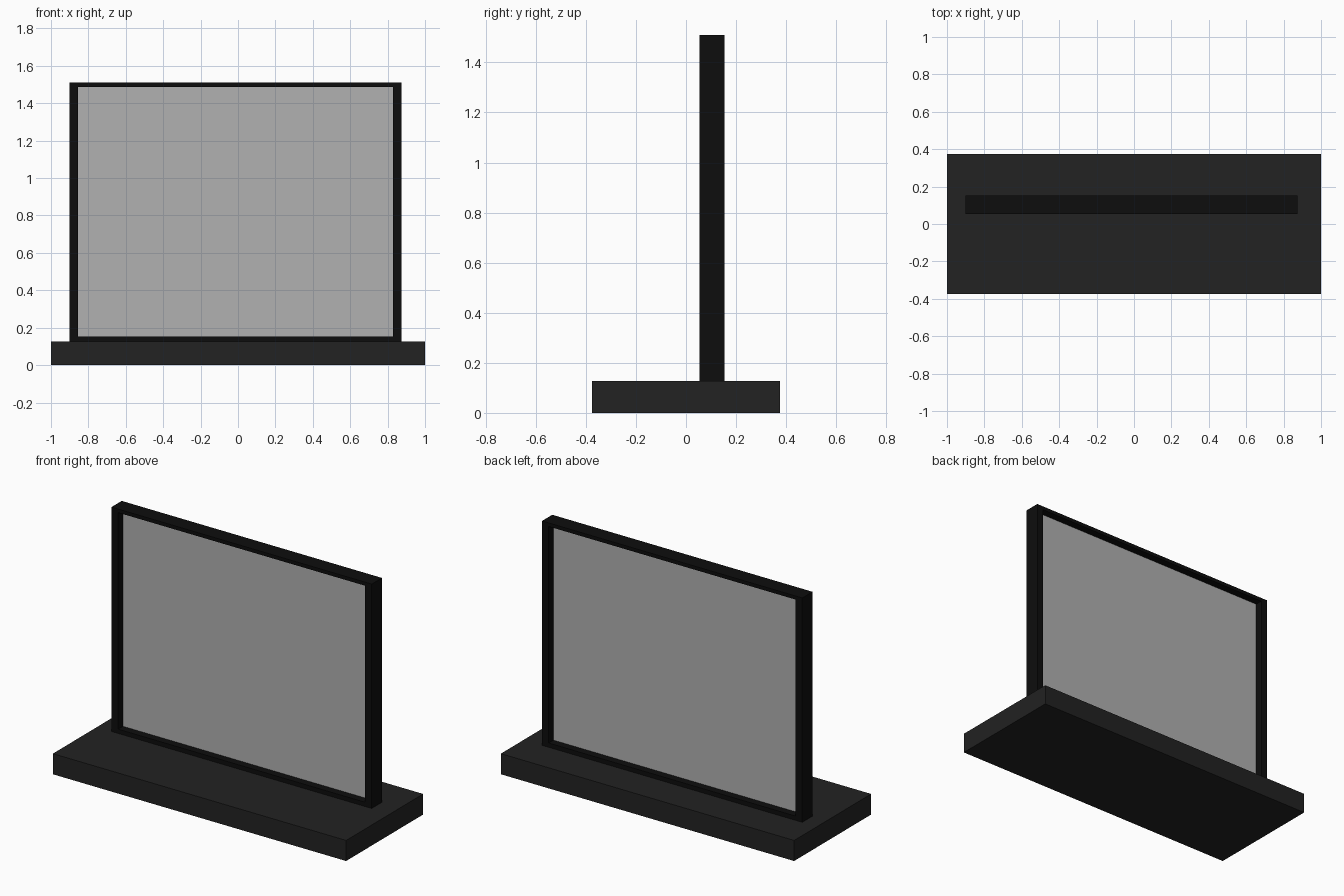
import bpy

if "Cube" in bpy.data.objects:
    bpy.data.objects.remove(bpy.data.objects["Cube"])


def material(name, rgb):
    mat = bpy.data.materials.new(name)
    mat.diffuse_color = (*rgb, 1)
    mat.use_nodes = True
    mat.node_tree.nodes["Principled BSDF"].inputs["Base Color"].default_value = mat.diffuse_color
    return mat


def box(name, x, y, z, mat):
    """Box spanning the given (min, max) ranges."""
    spans = (x, y, z)
    bpy.ops.mesh.primitive_cube_add(size=1, location=[(a + b) / 2 for a, b in spans])
    obj = bpy.context.object
    obj.name = name
    obj.scale = [b - a for a, b in spans]
    bpy.ops.object.transform_apply(location=False, rotation=False, scale=True)
    obj.data.materials.append(mat)
    return obj


charcoal = material("charcoal", (0.016, 0.016, 0.016))
black = material("black", (0.004, 0.004, 0.004))
grey = material("pane_grey", (0.44, 0.44, 0.44))

BASE_TOP, TOP = 0.127, 1.51
LEFT, RIGHT, STILE = -0.90, 0.875, 0.045
IN_L, IN_R = LEFT + STILE, RIGHT - STILE
SILL, HEAD = 0.153, 1.488
DEPTH = (0.053, 0.153)

# Base slab
box("base", (-1, 1), (-0.375, 0.375), (0, BASE_TOP), charcoal)

# Upright frame, set behind the middle of the base
box("frame_left", (LEFT, IN_L), DEPTH, (BASE_TOP, TOP), black)
box("frame_right", (IN_R, RIGHT), DEPTH, (BASE_TOP, TOP), black)
box("frame_bottom", (IN_L, IN_R), DEPTH, (BASE_TOP, SILL), black)
box("frame_top", (IN_L, IN_R), DEPTH, (HEAD, TOP), black)

# Thin pane in the middle of the frame depth
mid = sum(DEPTH) / 2
box("pane", (IN_L, IN_R), (mid - 0.003, mid + 0.003), (SILL, HEAD), grey)
